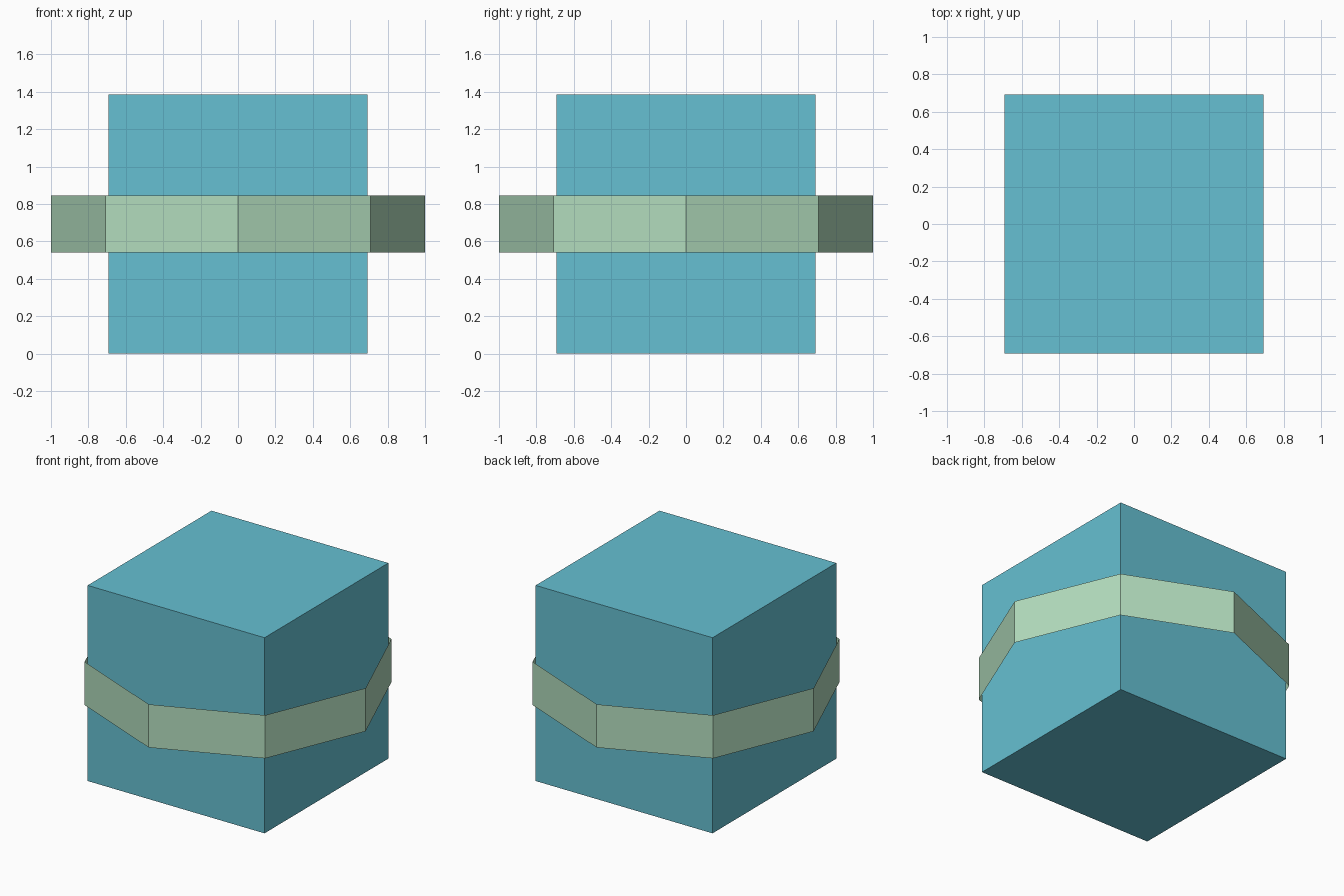
import bpy

if "Cube" in bpy.data.objects:
    bpy.data.objects.remove(bpy.data.objects["Cube"])


def make_material(name, srgb):
    """Flat colour given as 0-255 sRGB, stored as linear."""
    linear = [((c / 255 + 0.055) / 1.055) ** 2.4 for c in srgb]
    mat = bpy.data.materials.new(name)
    mat.diffuse_color = (*linear, 1.0)
    mat.use_nodes = True
    mat.node_tree.nodes["Principled BSDF"].inputs["Base Color"].default_value = mat.diffuse_color
    return mat


def finish(name, mat):
    obj = bpy.context.object
    obj.name = name
    obj.data.materials.append(mat)
    return obj


SIDE = 1.386        # cube edge length
BAND_HEIGHT = 0.306

teal = make_material("teal blue", (102, 192, 210))
green = make_material("pale green", (178, 220, 189))

# Main cube standing on the ground
bpy.ops.mesh.primitive_cube_add(size=SIDE, location=(0, 0, SIDE / 2))
finish("cube_body", teal)

# Open eight-sided band around the middle
bpy.ops.mesh.primitive_cylinder_add(vertices=8, radius=1.0, depth=BAND_HEIGHT,
                                    end_fill_type='NOTHING',
                                    location=(0, 0, SIDE / 2))
finish("octagonal_band", green)
